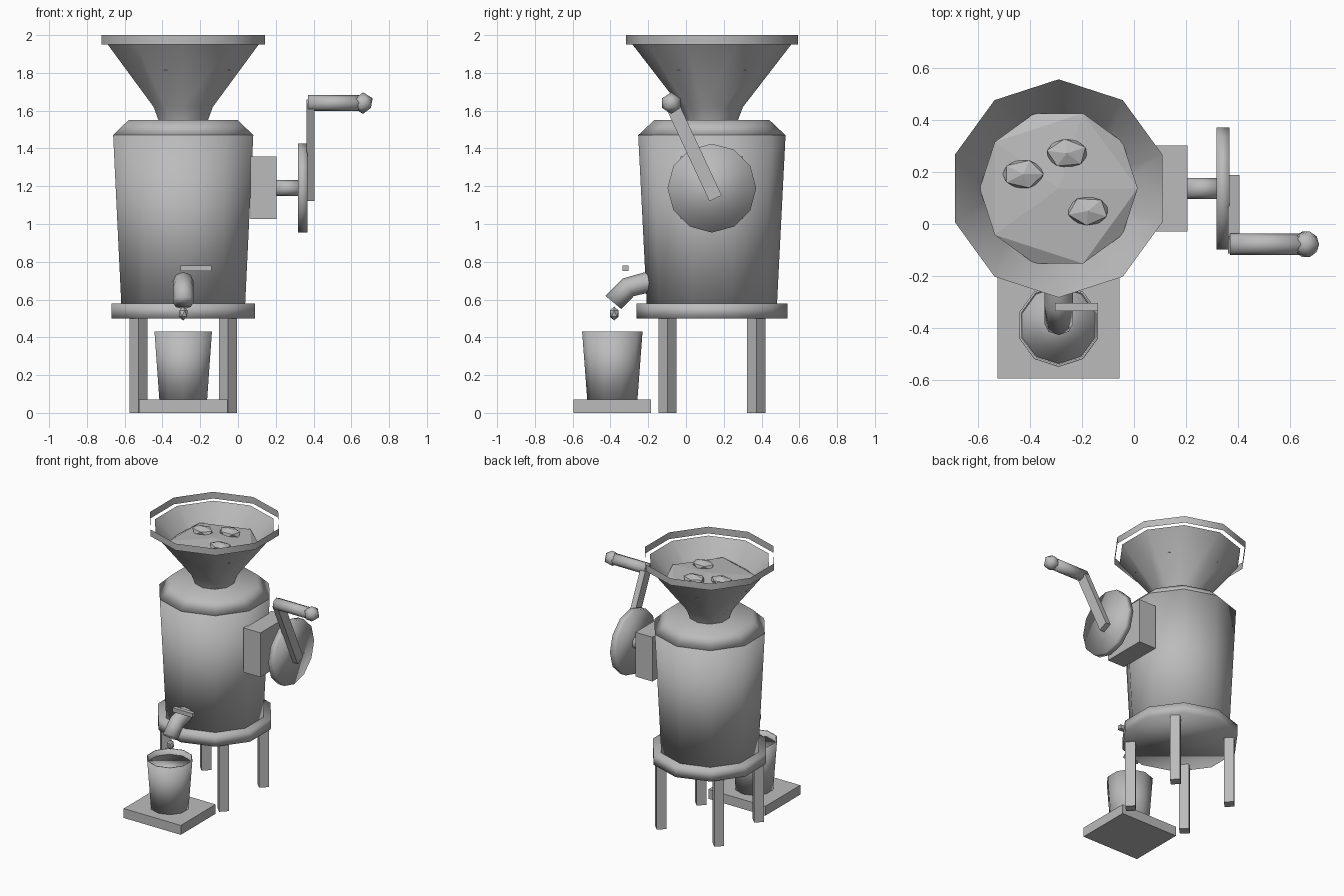
import bpy
import bmesh
from math import radians, pi
from mathutils import Matrix, Vector

cube = bpy.data.objects.get("Cube")
if cube:
    bpy.data.objects.remove(cube, do_unlink=True)

# One plain grey for everything
GREY = (0.5, 0.5, 0.5, 1.0)
mat = bpy.data.materials.new("plain_grey")
mat.use_nodes = True
mat.diffuse_color = GREY
mat.node_tree.nodes["Principled BSDF"].inputs["Base Color"].default_value = GREY

CX, CY = -0.29, 0.137      # main axis of the machine
CUP_Y = -0.39              # cup and tray centre


def add_object(name, bm, smooth):
    mesh = bpy.data.meshes.new(name)
    bmesh.ops.recalc_face_normals(bm, faces=bm.faces)
    for f in bm.faces:
        f.smooth = smooth
    bm.to_mesh(mesh)
    bm.free()
    mesh.materials.append(mat)
    obj = bpy.data.objects.new(name, mesh)
    bpy.context.scene.collection.objects.link(obj)
    return obj


def lathe(name, profile, center, sides=10, caps=(True, True), smooth=True, axis="Z"):
    """Polygonal rings of (radius, height), joined upwards; first corner faces +y."""
    bm = bmesh.new()
    rings = []
    for r, h in profile:
        ring = []
        for i in range(sides):
            p = Matrix.Rotation(2 * pi * i / sides, 3, "Z") @ Vector((0, r, 0))
            p.z = h
            if axis == "X":
                p = Vector((p.z, p.x, p.y))
            ring.append(bm.verts.new(p + Vector(center)))
        rings.append(ring)
    for a, b in zip(rings, rings[1:]):
        for i in range(sides):
            j = (i + 1) % sides
            bm.faces.new((a[i], a[j], b[j], b[i]))
    if caps[0]:
        bm.faces.new(rings[0][::-1])
    if caps[1]:
        bm.faces.new(rings[-1])
    return add_object(name, bm, smooth)


def box(name, center, size, tilt=0):
    bm = bmesh.new()
    m = Matrix.Translation(center) @ Matrix.Rotation(radians(tilt), 4, "X")
    bmesh.ops.create_cube(bm, size=1, matrix=m @ Matrix.Diagonal((*size, 1)))
    return add_object(name, bm, False)


def ico(name, center, radii, smooth=False, turn=0):
    bm = bmesh.new()
    m = Matrix.Translation(center) @ Matrix.Diagonal((*radii, 1))
    m = m @ Matrix.Rotation(radians(turn), 4, "Z")
    bmesh.ops.create_icosphere(bm, subdivisions=1, radius=1, matrix=m)
    return add_object(name, bm, smooth)


# Drum, shoulder and base
axis = (CX, CY, 0)
lathe("drum", [(0.345, 0.58), (0.39, 1.47)], axis)
lathe("shoulder", [(0.39, 1.47), (0.305, 1.55)], axis)
lathe("base_ring", [(0.4, 0.50), (0.4, 0.58)], axis)

# Hopper, open at the top, with its separate rim band
lathe("hopper", [(0.138, 1.55), (0.165, 1.62), (0.42, 1.95)], axis, caps=(False, False))
lathe("hopper_rim", [(0.455, 1.95), (0.455, 2.0)], axis, caps=(False, False))

# Hopper contents
ico("hopper_fill", (CX, CY, 1.83), (0.34, 0.34, 0.04))
for i, (x, y) in enumerate([(-0.427, 0.192), (-0.258, 0.272), (-0.177, 0.05)]):
    ico(f"lump_{i + 1}", (x, y, 1.865), (0.088, 0.062, 0.035), turn=25 * i)

# Four legs, turned corner-on
for sx, side in ((-1, "right"), (1, "left")):
    for sy, end in ((-1, "front"), (1, "back")):
        lathe(f"{end}_{side}_leg", [(0.048, 0), (0.048, 0.5)],
              (CX + sx * 0.237, CY + sy * 0.235, 0), sides=4, smooth=False)

# Tray, cup and liquid
box("tray", (CX, CUP_Y, 0.035), (0.47, 0.41, 0.07))
lathe("cup", [(0.133, 0.07), (0.16, 0.43), (0.152, 0.43), (0.146, 0.37)],
      (CX, CUP_Y, 0), caps=(True, False))
lathe("liquid", [(0.13, 0.34), (0.148, 0.39)], (CX, CUP_Y, 0))

# Bent spout swept along a path
bm = bmesh.new()
path = [(-0.14, 0.70, 0), (-0.21, 0.69, 10), (-0.305, 0.665, 32), (-0.385, 0.585, 50)]
SIDES = 8
rings = []
for y, z, pitch in path:
    rot = Matrix.Rotation(radians(pitch), 3, "X")
    ring = []
    for i in range(SIDES):
        p = Matrix.Rotation(2 * pi * i / SIDES, 3, "Y") @ Vector((0, 0, 0.055))
        ring.append(bm.verts.new(rot @ p + Vector((CX, y, z))))
    rings.append(ring)
for a, b in zip(rings, rings[1:]):
    for i in range(SIDES):
        j = (i + 1) % SIDES
        bm.faces.new((a[i], a[j], b[j], b[i]))
bm.faces.new(rings[-1])
add_object("spout", bm, True)

# Tap lever and drip
box("tap_lever", (-0.222, -0.32, 0.765), (0.165, 0.03, 0.03))
ico("drip", (CX, -0.38, 0.526), (0.027, 0.027, 0.037))

# Gearbox, shaft and wheel on the left side
HUB = (0, CY, 1.19)
box("gearbox", (0.135, CY, 1.192), (0.14, 0.33, 0.33))
lathe("shaft", [(0.042, 0.2), (0.042, 0.33)], HUB, axis="X")
lathe("crank_wheel", [(0.235, 0.318), (0.235, 0.367)], HUB, sides=12, axis="X")

# Crank arm, grip and knob
GRIP_Y, GRIP_Z = -0.078, 1.64
box("crank_arm", (0.384, 0.038, 1.39), (0.043, 0.072, 0.56), tilt=25)
lathe("crank_grip", [(0.042, 0.37), (0.042, 0.65)], (0, GRIP_Y, GRIP_Z), sides=8, axis="X")
ico("crank_knob", (0.662, GRIP_Y, GRIP_Z), (0.057, 0.057, 0.057), smooth=True)
